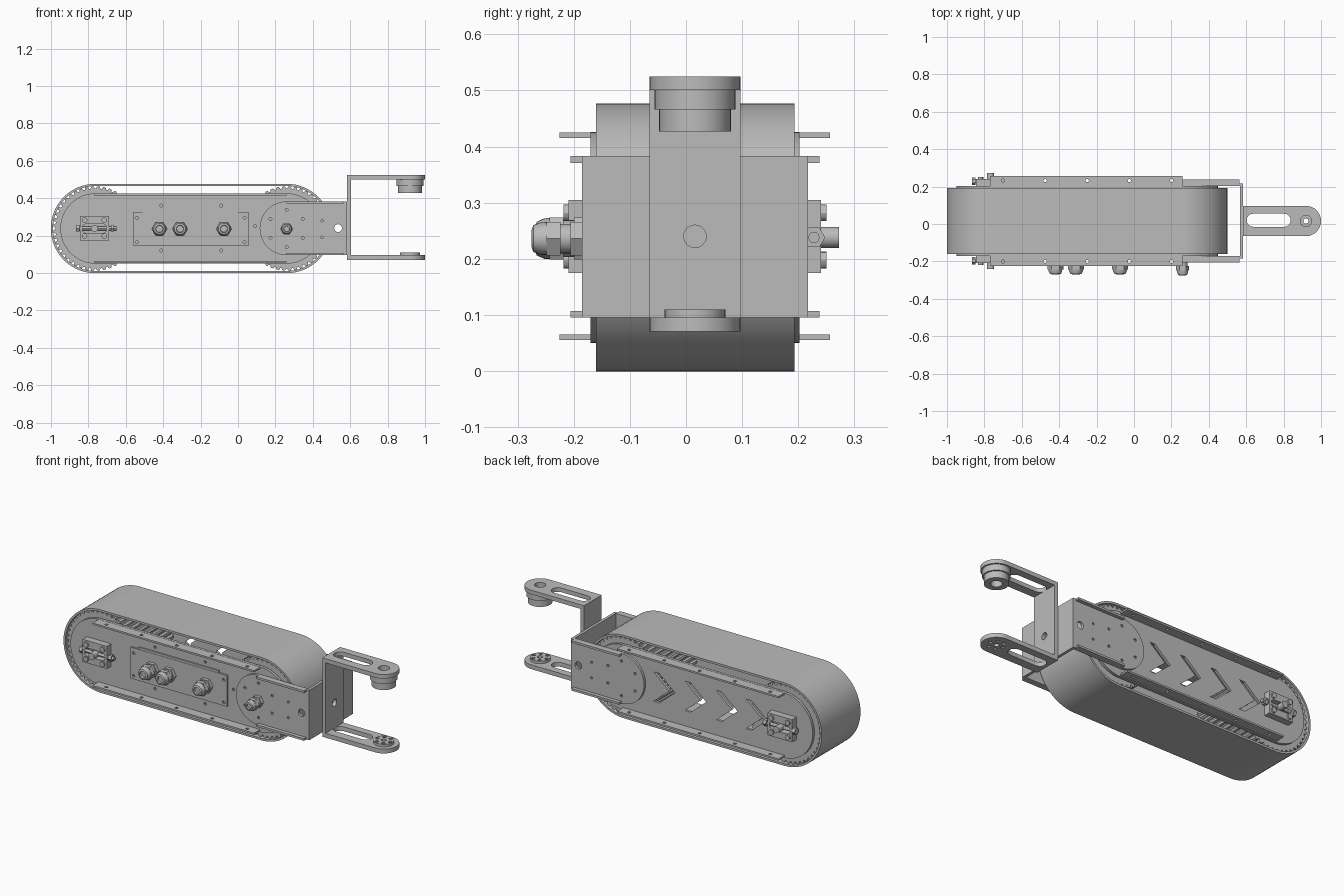
import bpy, bmesh, math
from mathutils import Vector

if "Cube" in bpy.data.objects:
    bpy.data.objects.remove(bpy.data.objects["Cube"])

grey = bpy.data.materials.new("plain_grey")
grey.use_nodes = True
grey.diffuse_color = (0.5, 0.5, 0.5, 1)
grey.node_tree.nodes["Principled BSDF"].inputs["Base Color"].default_value = (0.5, 0.5, 0.5, 1)

YC, ZC = 0.016, 0.238        # mid planes of the module
REAR, FRONT = -0.762, 0.26   # pulley axles along x
PLACE = {"x": lambda u, v, t: (t, u, v),
         "y": lambda u, v, t: (u, t, v),
         "z": lambda u, v, t: (u, v, t)}


def finish(name, bm):
    bmesh.ops.recalc_face_normals(bm, faces=bm.faces)
    mesh = bpy.data.meshes.new(name)
    bm.to_mesh(mesh)
    bm.free()
    mesh.materials.append(grey)
    ob = bpy.data.objects.new(name, mesh)
    bpy.context.collection.objects.link(ob)
    return ob


def add_prism(bm, pts, axis, a, b):
    face = bm.faces.new([bm.verts.new(PLACE[axis](u, v, a)) for u, v in pts])
    ext = bmesh.ops.extrude_face_region(bm, geom=[face], use_keep_orig=True)
    move = Vector(PLACE[axis](0, 0, b - a))
    for v in ext["geom"]:
        if isinstance(v, bmesh.types.BMVert):
            v.co += move


def prism(name, pts, axis, a, b, cuts=()):
    """Extruded outline, with every outline in cuts pierced through it."""
    bm = bmesh.new()
    add_prism(bm, pts, axis, a, b)
    ob = finish(name, bm)
    if cuts:
        bm = bmesh.new()
        lo, hi = min(a, b) - 0.01, max(a, b) + 0.01
        for c in cuts:
            add_prism(bm, c, axis, lo, hi)
        cutter = finish("cutter", bm)
        cutter.hide_render = True
        mod = ob.modifiers.new("holes", "BOOLEAN")
        mod.operation, mod.solver, mod.object = "DIFFERENCE", "EXACT", cutter
        bpy.context.view_layer.objects.active = ob
        bpy.ops.object.modifier_apply(modifier=mod.name)
        bpy.data.objects.remove(cutter)
    return ob


def turned(name, u, v, axis, rings, n=32):
    """Solid of revolution (or hex stack) from (radius, position) rings."""
    bm = bmesh.new()
    loops = [[bm.verts.new(PLACE[axis](p[0], p[1], t)) for p in circle(u, v, r, n)]
             for r, t in rings]
    for A, B in zip(loops, loops[1:]):
        for i in range(n):
            bm.faces.new((A[i], A[(i + 1) % n], B[(i + 1) % n], B[i]))
    bm.faces.new(loops[0])
    bm.faces.new(loops[-1])
    return finish(name, bm)


def circle(u, v, r, n=16):
    return [(u + r * math.cos(i * math.tau / n), v + r * math.sin(i * math.tau / n)) for i in range(n)]


def rect(u0, u1, v0, v1):
    return [(u0, v0), (u1, v0), (u1, v1), (u0, v1)]


def stadium(u0, u1, v, r, n=32):
    arc = [-math.pi / 2 + math.pi * i / n for i in range(n + 1)]
    return ([(u1 + r * math.cos(a), v + r * math.sin(a)) for a in arc]
            + [(u0 - r * math.cos(a), v - r * math.sin(a)) for a in arc])


def chevron(tip, reach=0.1, half=0.085, w=0.035):
    return [(tip, ZC), (tip + reach, ZC + half), (tip + reach + w, ZC + half),
            (tip + w, ZC), (tip + reach + w, ZC - half), (tip + reach, ZC - half)]


# Belt and toothed pulleys
prism("belt", stadium(REAR, FRONT, ZC, 0.239), "y", -0.16, 0.193,
      [stadium(REAR, FRONT, ZC, 0.227)])
for label, x in (("rear", REAR), ("front", FRONT)):
    teeth = []
    for i in range(44):
        for r, k in ((0.214, 0.1), (0.226, 0.3), (0.226, 0.7), (0.214, 0.9)):
            a = (i + k) * math.tau / 44
            teeth.append((x + r * math.cos(a), ZC + r * math.sin(a)))
    prism(label + "_pulley", teeth, "y", -0.148, 0.18)

bolt_ring = [circle(FRONT + 0.1 * math.cos(a), ZC + 0.1 * math.sin(a), 0.008, 10)
             for a in [math.pi / 6 + i * math.pi / 3 for i in range(6)]]

for side, s in (("front", -1), ("back", 1)):
    def y(d):
        return YC + s * d   # distance out from the mid plane

    # Side plate with bent flanges
    cuts = [circle(x, z, 0.008, 10) for x in (-0.41, -0.09) for z in (0.12, 0.36)]
    cuts.append(circle(0.09, 0.25, 0.008, 10))
    if s > 0:
        cuts = [chevron(t) for t in (-0.66, -0.47, -0.27, -0.07)]
    prism(side + "_side_plate", stadium(REAR, FRONT, ZC, 0.188), "y", y(0.171), y(0.186), cuts)
    rivets = [circle(-0.7 + 0.225 * i, y(0.216), 0.009, 10) for i in range(5)]
    for label, z in (("upper", 0.415), ("lower", 0.055)):
        prism(f"{side}_{label}_flange", rect(-0.77, FRONT, y(0.18), y(0.241)), "z", z, z + 0.01, rivets)

    # Arm cheek with rounded inner end and stiffening lips
    arc = [math.pi / 2 + math.pi * i / 24 for i in range(25)]
    outline = [(FRONT + 0.144 * math.cos(a), ZC + 0.001 + 0.144 * math.sin(a)) for a in arc]
    outline += [(0.58, 0.095), (0.58, 0.383)]
    holes = bolt_ring + [circle(0.45, z, 0.007, 10) for z in (0.19, 0.28)]
    holes.append(circle(0.535, 0.24, 0.021))
    prism(side + "_arm_cheek", outline, "y", y(0.186), y(0.201), holes)
    for label, z in (("upper", 0.371), ("lower", 0.095)):
        prism(f"{side}_{label}_arm_lip", rect(FRONT, 0.565, y(0.19), y(0.222)), "z", z, z + 0.012)

    # Belt tensioner: slotted block, bolts, adjusting screw, axle end
    prism(side + "_tensioner_block", rect(-0.845, -0.69, 0.175, 0.305), "y", y(0.18), y(0.225),
          [stadium(-0.81, -0.725, ZC, 0.024, 10)])
    for x in (-0.82, -0.715):
        for z in (0.198, 0.282):
            turned(side + "_tensioner_bolt", x, z, "y", [(0.015, y(0.22)), (0.015, y(0.234))], 12)
    turned(side + "_tensioner_screw", y(0.212), ZC, "x", [(0.01, -0.865), (0.01, -0.65)], 12)
    for x in (-0.865, -0.68):
        turned(side + "_screw_nut", y(0.212), ZC, "x", [(0.02, x), (0.02, x + 0.018)], 6)
    turned(side + "_axle_end", REAR - 0.005, ZC, "y", [(0.019, y(0.16)), (0.019, y(0.257))], 20)

# Arm end wall
prism("arm_end_wall", rect(-0.185, 0.217, 0.095, 0.383), "x", 0.567, 0.583)

# Access panel with cable glands
prism("access_panel", rect(-0.56, 0.055, 0.145, 0.325), "y", -0.18, -0.169,
      [circle(x, z, 0.008, 10) for x in (-0.54, 0.035) for z in (0.165, 0.295)])
prism("panel_top_tab", rect(-0.51, 0.0, 0.32, 0.337), "y", -0.178, -0.169)
for x, base, k in ((-0.42, -0.178, 1), (-0.31, -0.178, 1), (-0.075, -0.178, 1), (FRONT, -0.184, 0.8)):
    turned("gland_base_nut", x, ZC - 0.002, "y", [(0.043 * k, base), (0.043 * k, base - 0.022)], 6)
    turned("gland_neck", x, ZC - 0.002, "y", [(0.033 * k, base - 0.02), (0.033 * k, base - 0.045)], 24)
    turned("gland_cap_nut", x, ZC - 0.002, "y", [(0.043 * k, base - 0.04), (0.043 * k, base - 0.065)], 6)
    turned("gland_dome", x, ZC - 0.002, "y",
           [(0.037 * k, base - 0.06), (0.036 * k, base - 0.075), (0.03 * k, base - 0.088),
            (0.02 * k, base - 0.091), (0.018 * k, base - 0.08)], 24)

# Fork: back plate and two slotted arms
prism("fork_plate", rect(-0.065, 0.097, 0.07, 0.525), "x", 0.583, 0.604, [circle(YC, 0.24, 0.02, 24)])
END = 0.919
arc = [-math.pi / 2 + math.pi * i / 24 for i in range(25)]
arm = [(0.6, YC + 0.081), (0.6, YC - 0.081)]
arm += [(END + 0.081 * math.cos(a), YC + 0.081 * math.sin(a)) for a in arc]
slot = stadium(0.637, 0.803, YC + 0.004, 0.035, 8)
small = [circle(END + 0.04 * math.cos(i * math.pi / 3), YC + 0.04 * math.sin(i * math.pi / 3), 0.01, 10)
         for i in range(6)]
prism("fork_upper_arm", arm, "z", 0.501, 0.525, [slot, circle(END, YC, 0.03, 24)])
prism("fork_lower_arm", arm, "z", 0.07, 0.095, [slot, circle(END, YC, 0.014, 24)] + small)

# Pivot bosses
prism("upper_boss_collar", circle(END, YC, 0.072, 40), "z", 0.466, 0.502, [circle(END, YC, 0.03, 24)])
prism("upper_boss_tip", circle(END, YC, 0.064, 40), "z", 0.427, 0.467, [circle(END, YC, 0.03, 24)])
prism("lower_boss", circle(END, YC, 0.054, 40), "z", 0.094, 0.11, [circle(END, YC, 0.014, 24)] + small)

# Smooth round surfaces, keep machined edges crisp
bpy.ops.object.select_all(action="DESELECT")
for ob in bpy.context.collection.objects:
    if ob.type == "MESH" and grey.name in ob.data.materials:
        ob.select_set(True)
        bpy.context.view_layer.objects.active = ob
bpy.ops.object.shade_smooth_by_angle(angle=math.radians(30))
